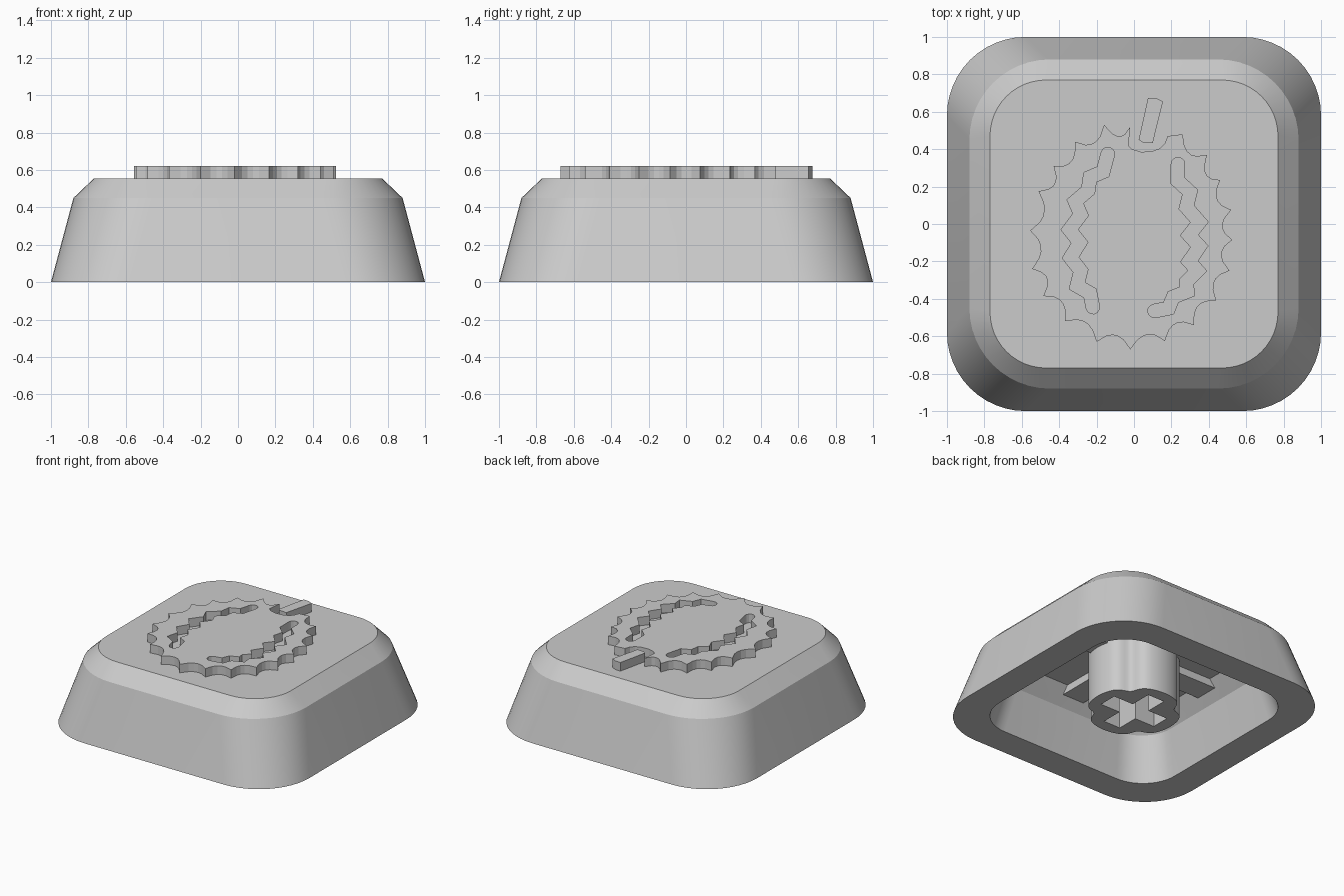
import bpy, bmesh, math
from mathutils import Vector

cube = bpy.data.objects.get("Cube")
if cube:
    bpy.data.objects.remove(cube)

GREY = (0.6, 0.6, 0.6, 1)
grey = bpy.data.materials.new("plain grey")
grey.use_nodes = True
grey.diffuse_color = GREY
grey.node_tree.nodes["Principled BSDF"].inputs["Base Color"].default_value = GREY


def finish(obj, smooth=None):
    obj.data.materials.clear()
    obj.data.materials.append(grey)
    bpy.ops.object.select_all(action='DESELECT')
    obj.select_set(True)
    bpy.context.view_layer.objects.active = obj
    if smooth:
        bpy.ops.object.shade_smooth_by_angle(angle=math.radians(smooth))


def mesh_object(name, bm, smooth=None):
    bmesh.ops.recalc_face_normals(bm, faces=bm.faces)
    mesh = bpy.data.meshes.new(name)
    bm.to_mesh(mesh)
    bm.free()
    obj = bpy.data.objects.new(name, mesh)
    bpy.context.collection.objects.link(obj)
    finish(obj, smooth)


def plate(name, loops, bottom, top, smooth=None):
    """Extrude flat outlines; inner loops become holes."""
    curve = bpy.data.curves.new(name, 'CURVE')
    curve.dimensions = '2D'
    curve.fill_mode = 'BOTH'
    curve.extrude = (top - bottom) / 2
    for loop in loops:
        spline = curve.splines.new('POLY')
        spline.points.add(len(loop) - 1)
        for point, (x, y) in zip(spline.points, loop):
            point.co = (x, y, 0, 1)
        spline.use_cyclic_u = True
        spline.use_smooth = False
    obj = bpy.data.objects.new(name, curve)
    bpy.context.collection.objects.link(obj)
    obj.location.z = (top + bottom) / 2
    obj.select_set(True)
    bpy.context.view_layer.objects.active = obj
    bpy.ops.object.convert(target='MESH')
    obj = bpy.context.view_layer.objects.active
    bm = bmesh.new()
    bm.from_mesh(obj.data)
    bmesh.ops.remove_doubles(bm, verts=bm.verts, dist=1e-5)
    bmesh.ops.recalc_face_normals(bm, faces=bm.faces)
    bm.to_mesh(obj.data)
    bm.free()
    finish(obj, smooth)


def rounded_square(half, radius, steps=12):
    points = []
    for quarter in range(4):
        mid = math.radians(45 + 90 * quarter)
        cx = math.copysign(half - radius, math.cos(mid))
        cy = math.copysign(half - radius, math.sin(mid))
        for i in range(steps + 1):
            a = math.pi / 2 * (quarter + i / steps)
            points.append((cx + radius * math.cos(a), cy + radius * math.sin(a)))
    return points


def groove(path, width):
    """Outline of a zigzag slot with rounded ends."""
    pts = [Vector(p) for p in path]
    left, right = [], []
    for i, p in enumerate(pts):
        d_in = (p - pts[max(i - 1, 0)]).normalized()
        d_out = (pts[min(i + 1, len(pts) - 1)] - p).normalized()
        d = (d_in + d_out).normalized()
        n = Vector((-d.y, d.x))
        reach = width / max(n.dot(Vector((-d_out.y, d_out.x))), n.dot(Vector((-d_in.y, d_in.x))), 0.7)
        left.append(p + n * reach)
        right.append(p - n * reach)

    def cap(centre, start):
        arm = start - centre
        turned = Vector((arm.y, -arm.x))
        return [centre + arm * math.cos(a) + turned * math.sin(a)
                for a in (math.pi * k / 6 for k in range(1, 6))]
    return left + cap(pts[-1], left[-1]) + right[::-1] + cap(pts[0], right[0])


# Hollow cap: ceiling, inner chamfer, inner wall, rim, outer wall, chamfer, flat top
CEILING = 0.44
sections = [(0.6, 0.2, CEILING), (0.7, 0.25, 0.32), (0.78, 0.28, 0), (1, 0.42, 0),
            (0.88, 0.43, 0.45), (0.77, 0.3, 0.555)]
bm = bmesh.new()
rings = [[bm.verts.new((x, y, z)) for x, y in rounded_square(half, r)]
         for half, r, z in sections]
for low, high in zip(rings, rings[1:]):
    for i in range(len(low)):
        j = (i + 1) % len(low)
        bm.faces.new((low[i], low[j], high[j], high[i]))
bm.faces.new(rings[0])
bm.faces.new(rings[-1])
mesh_object("cap_shell", bm, 18)

# Mounting post with four grooves outside and a cross socket
post = []
for i in range(96):
    a = 2 * math.pi * i / 96
    off = (a % (math.pi / 2)) - math.pi / 4
    r = 0.325 - 0.05 * math.exp(-(off / 0.21) ** 2)
    post.append((r * math.cos(a), r * math.sin(a)))
L, W = 0.235, 0.07
cross = []
for c, s in ((1, 0), (0, 1), (-1, 0), (0, -1)):
    cross += [(x * c - y * s, x * s + y * c) for x, y in ((L, -W), (L, W), (W, W))]
plate("mounting_post", [post, cross], 0, CEILING + 0.01, 30)

# Ribs under the ceiling, from the post into the inner chamfer
bm = bmesh.new()
for x, y in ((1, 0), (-1, 0), (0, 1), (0, -1)):
    box = bmesh.ops.create_cube(bm, size=1)["verts"]
    size = Vector((0.37 if x else 0.18, 0.37 if y else 0.18, 0.065))
    bmesh.ops.scale(bm, vec=size, verts=box)
    bmesh.ops.translate(bm, vec=(x * 0.475, y * 0.475, 0.4175), verts=box)
mesh_object("ceiling_ribs", bm)

# Raised spiky fruit: spike tips joined by curved valleys
tips = [(-0.02, 0.52), (-0.16, 0.53), (-0.315, 0.44), (-0.43, 0.31), (-0.51, 0.175),
        (-0.555, -0.035), (-0.545, -0.24), (-0.485, -0.385), (-0.37, -0.52), (-0.2, -0.63),
        (-0.02, -0.67), (0.165, -0.625), (0.32, -0.54), (0.44, -0.41), (0.51, -0.25),
        (0.525, -0.085), (0.52, 0.075), (0.46, 0.235), (0.39, 0.37), (0.26, 0.48)]
centre = Vector((0, -0.07))
outline = []
for a, b in zip(tips, tips[1:]):
    a, b = Vector(a), Vector(b)
    valley = centre + ((a + b) / 2 - centre) * 0.81
    outline += [a * (1 - t) ** 2 + valley * 2 * t * (1 - t) + b * t * t
                for t in (0, 0.25, 0.42, 0.58, 0.75)]
outline.append(Vector(tips[-1]))
stalk_notch = [(0.18, 0.47), (0.165, 0.43), (0.14, 0.405), (0.1, 0.39), (0.04, 0.385),
               (-0.01, 0.4), (-0.03, 0.42)]
left_path = [(-0.14, 0.375), (-0.165, 0.28), (-0.235, 0.25), (-0.245, 0.18), (-0.315, 0.12),
             (-0.285, 0.05), (-0.345, -0.03), (-0.29, -0.1), (-0.34, -0.18),
             (-0.285, -0.25), (-0.305, -0.33), (-0.235, -0.37), (-0.22, -0.445)]
right_path = [(0.235, 0.32), (0.235, 0.23), (0.3, 0.17), (0.28, 0.09), (0.35, 0.01),
              (0.295, -0.06), (0.35, -0.12), (0.295, -0.2), (0.34, -0.25), (0.28, -0.31),
              (0.285, -0.36), (0.21, -0.39), (0.185, -0.45), (0.11, -0.465)]
plate("spiky_fruit", [outline + stalk_notch, groove(left_path, 0.036), groove(right_path, 0.036)],
      0.545, 0.62)

# Fruit stalk
plate("fruit_stalk", [[(0.025, 0.45), (0.045, 0.437), (0.1, 0.433), (0.155, 0.655),
                       (0.12, 0.672), (0.075, 0.675)]], 0.545, 0.62)
